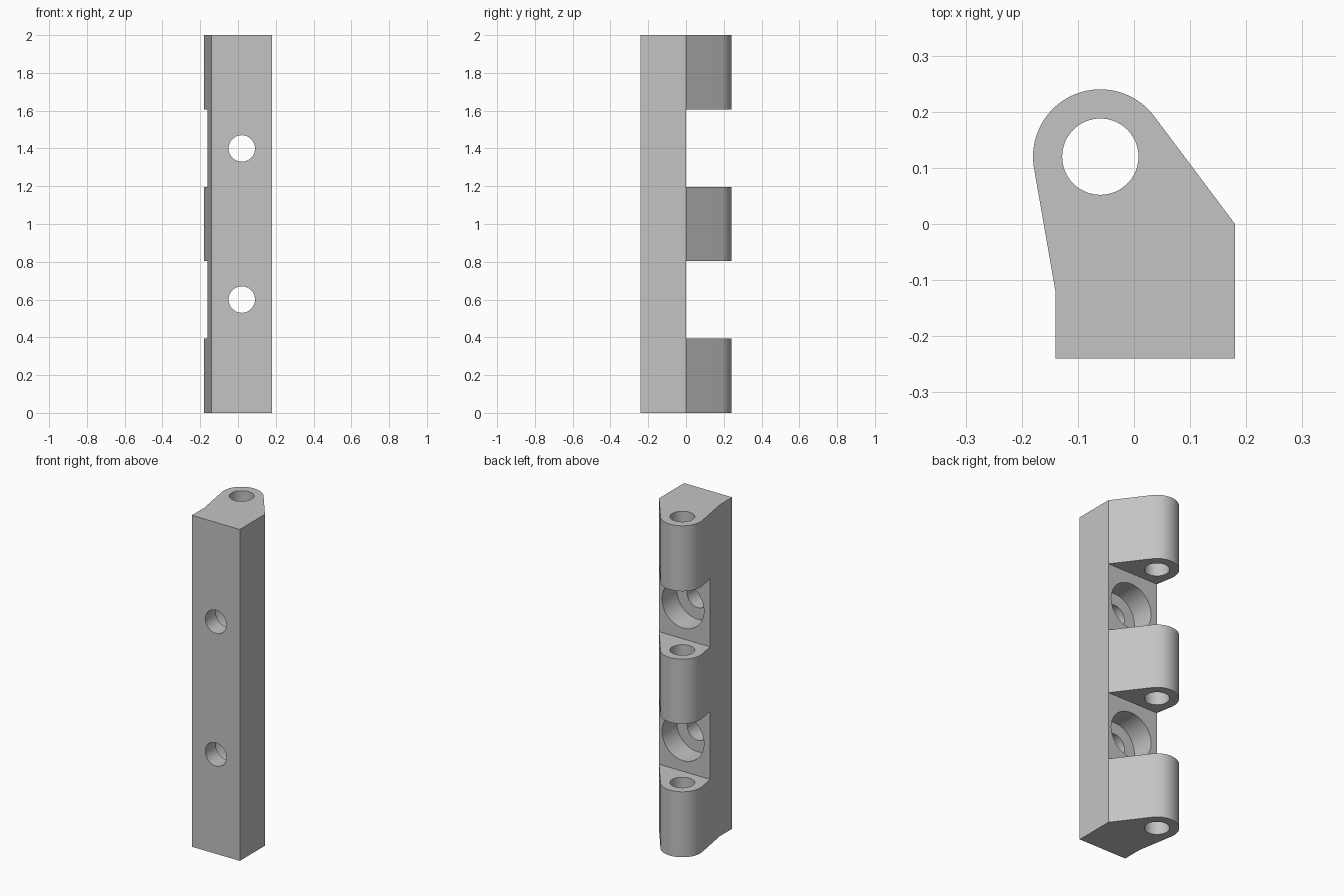
import bpy, bmesh
from math import atan2, acos, hypot, cos, sin, pi, radians
from mathutils import Matrix

if "Cube" in bpy.data.objects:
    bpy.data.objects.remove(bpy.data.objects["Cube"])

HEIGHT = 2.0
PIN_X, PIN_Y, BARREL_R, PIN_R = -0.06, 0.12, 0.12, 0.068
LEFT, RIGHT, FRONT = 0.18, -0.14, -0.24
SCREW_X, SCREW_HEIGHTS = 0.02, (0.6, 1.4)
GAP = 0.41

grey = bpy.data.materials.new("metal grey")
grey.use_nodes = True
colour = (0.55, 0.55, 0.55, 1)
grey.diffuse_color = colour
grey.node_tree.nodes["Principled BSDF"].inputs["Base Color"].default_value = colour


def make_object(name, bm):
    bmesh.ops.recalc_face_normals(bm, faces=bm.faces)
    mesh = bpy.data.meshes.new(name)
    bm.to_mesh(mesh)
    bm.free()
    mesh.materials.append(grey)
    obj = bpy.data.objects.new(name, mesh)
    bpy.context.collection.objects.link(obj)
    return obj


def tangent_angle(x, y, side):
    """Angle on the barrel where the line from (x, y) touches it."""
    dx, dy = x - PIN_X, y - PIN_Y
    return atan2(dy, dx) + side * acos(BARREL_R / hypot(dx, dy))


def cylinder(name, radius, length, matrix):
    bm = bmesh.new()
    bmesh.ops.create_cone(bm, cap_ends=True, segments=64, radius1=radius,
                          radius2=radius, depth=length, matrix=matrix)
    return make_object(name, bm)


def bore(name, radius, y0, y1, z):
    place = Matrix.Translation((SCREW_X, (y0 + y1) / 2, z)) @ Matrix.Rotation(pi / 2, 4, 'X')
    return cylinder(name, radius, y1 - y0, place)


def box(name, size, centre):
    bm = bmesh.new()
    bmesh.ops.create_cube(bm, size=1, matrix=Matrix.Translation(centre) @ Matrix.Diagonal((*size, 1)))
    return make_object(name, bm)


# Hinge leaf: block with a barrel joined by tangent flanks
start = tangent_angle(LEFT, 0, 1)
end = tangent_angle(RIGHT, -0.12, -1) + 2 * pi
steps = 40
outline = [(RIGHT, -0.12), (RIGHT, FRONT), (LEFT, FRONT), (LEFT, 0)]
for i in range(steps + 1):
    a = start + (end - start) * i / steps
    outline.append((PIN_X + BARREL_R * cos(a), PIN_Y + BARREL_R * sin(a)))
bm = bmesh.new()
base = bm.faces.new([bm.verts.new((x, y, 0)) for x, y in outline])
top = bmesh.ops.extrude_face_region(bm, geom=[base])["geom"]
bmesh.ops.translate(bm, vec=(0, 0, HEIGHT), verts=[v for v in top if isinstance(v, bmesh.types.BMVert)])
leaf = make_object("hinge_leaf", bm)

# Cutters: pin hole, knuckle gaps, counterbored screw holes
cutters = [cylinder("pin_cutter", PIN_R, HEIGHT + 0.2,
                    Matrix.Translation((PIN_X, PIN_Y, HEIGHT / 2)))]
for z in SCREW_HEIGHTS:
    cutters.append(box("gap_cutter", (1, 0.5, GAP), (0, 0.25, z)))
    cutters.append(bore("counterbore_cutter", 0.14, FRONT + 0.1, 0.1, z))
    cutters.append(bore("screw_cutter", 0.07, FRONT - 0.1, 0.05, z))

bpy.context.view_layer.objects.active = leaf
for cutter in cutters:
    cutter.hide_render = True
    mod = leaf.modifiers.new("cut", 'BOOLEAN')
    mod.operation = 'DIFFERENCE'
    mod.solver = 'EXACT'
    mod.object = cutter
    bpy.ops.object.modifier_apply(modifier=mod.name)
    bpy.data.objects.remove(cutter)

# Smooth the round surfaces, keep the edges sharp
bpy.ops.object.select_all(action='DESELECT')
leaf.select_set(True)
bpy.ops.object.shade_smooth_by_angle(angle=radians(25))
